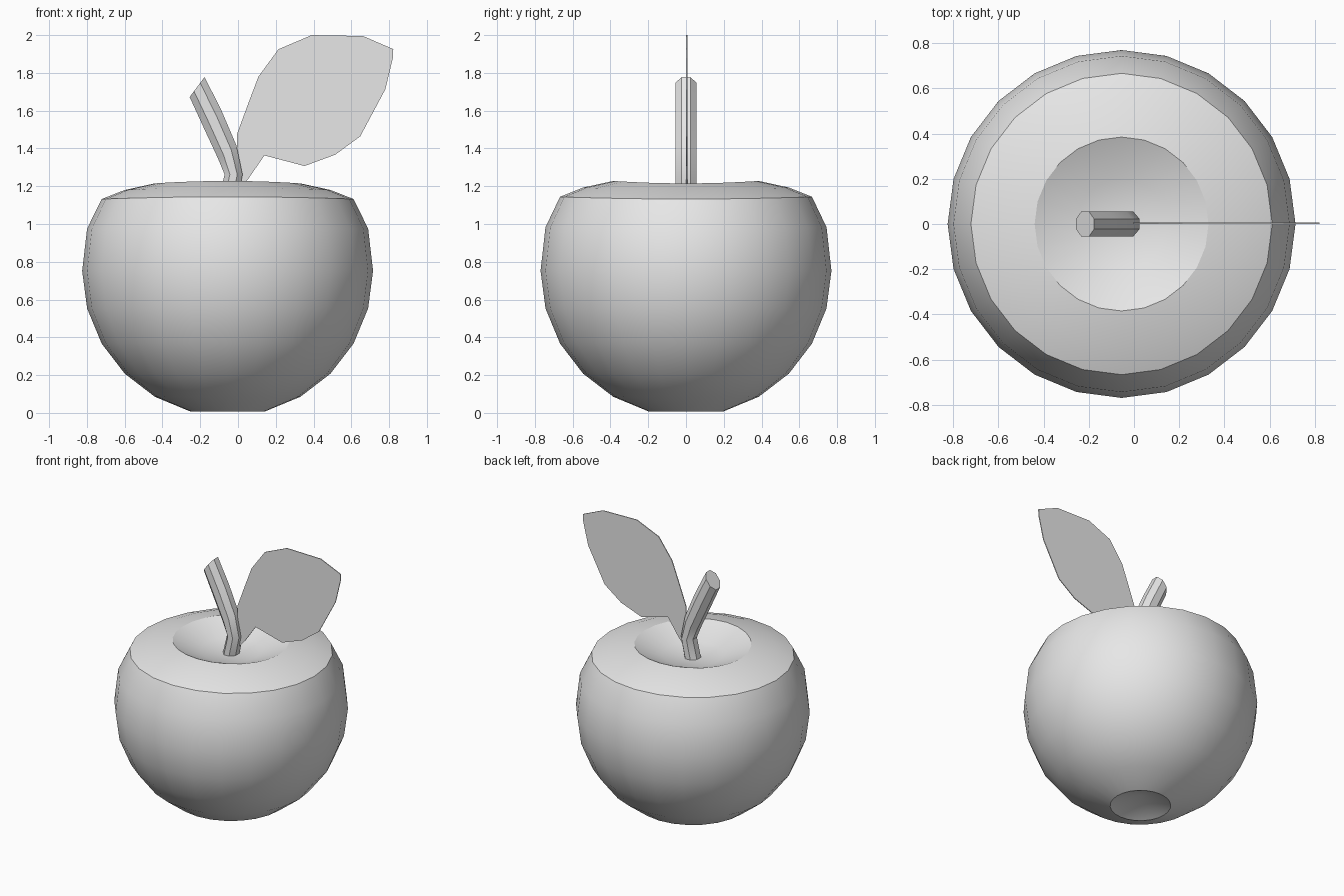
import bpy, bmesh, math
from mathutils import Vector

cube = bpy.data.objects.get("Cube")
if cube:
    bpy.data.objects.remove(cube, do_unlink=True)

grey = bpy.data.materials.new("plain grey")
grey.use_nodes = True
grey.diffuse_color = (0.8, 0.8, 0.8, 1)
grey.node_tree.nodes["Principled BSDF"].inputs["Base Color"].default_value = (0.8, 0.8, 0.8, 1)


def make_object(name, bm, smooth_angle=None):
    bmesh.ops.recalc_face_normals(bm, faces=bm.faces)
    mesh = bpy.data.meshes.new(name)
    bm.to_mesh(mesh)
    bm.free()
    mesh.materials.append(grey)
    ob = bpy.data.objects.new(name, mesh)
    bpy.context.collection.objects.link(ob)
    if smooth_angle:
        bpy.ops.object.select_all(action='DESELECT')
        ob.select_set(True)
        bpy.context.view_layer.objects.active = ob
        bpy.ops.object.shade_smooth_by_angle(angle=math.radians(smooth_angle))
    return ob


def bridge(bm, a, b):
    n = len(a)
    for i in range(n):
        bm.faces.new((a[i], a[(i + 1) % n], b[(i + 1) % n], b[i]))


# Fruit body: 24-sided, lower half spherical, shoulder and bowl on top
RADIUS, CENTRE_X, MID_Z, SIDES = 0.77, -0.055, 0.752, 24
profile = []
for k in range(1, 7):
    a = math.radians(15 * k)
    profile.append((RADIUS * math.sin(a), max(0.0, MID_Z - RADIUS * math.cos(a)), 0))
# radius, height, extra height towards front and back
profile += [(0.744, 0.975, 0.008), (0.667, 1.132, 0.012), (0.545, 1.18, 0.013),
            (0.385, 1.215, 0.013), (0.2, 1.143, 0)]

bm = bmesh.new()
rings = []
for r, z, lift in profile:
    ring = []
    for i in range(SIDES):
        t = 2 * math.pi * i / SIDES
        ring.append(bm.verts.new((CENTRE_X + r * math.cos(t), r * math.sin(t),
                                  z + lift * math.sin(t) ** 2)))
    rings.append(ring)
for a, b in zip(rings, rings[1:]):
    bridge(bm, a, b)
# Dimple under the fruit and floor of the bowl
for ring, z in ((rings[0], 0.085), (rings[-1], 1.12)):
    pole = bm.verts.new((CENTRE_X, 0, z))
    for i in range(SIDES):
        bm.faces.new((ring[i], ring[(i + 1) % SIDES], pole))
make_object("fruit_body", bm, 30)

# Stem: bent octagonal rod, each section given by its left and right edge (x, z)
sections = [((-0.105, 1.12), (-0.005, 1.12)), ((-0.071, 1.262), (0.024, 1.262)),
            ((-0.105, 1.345), (-0.008, 1.415)), ((-0.177, 1.50), (-0.087, 1.60)),
            ((-0.256, 1.672), (-0.177, 1.778))]
bm = bmesh.new()
rings = []
for (x0, z0), (x1, z1) in sections:
    mid = Vector(((x0 + x1) / 2, 0, (z0 + z1) / 2))
    across = Vector(((x1 - x0) / 2, 0, (z1 - z0) / 2))
    ring = []
    for i in range(8):
        t = math.radians(22.5 + 45 * i)
        k = 1 / math.cos(math.radians(22.5))
        ring.append(bm.verts.new(mid + across * math.cos(t) * k
                                 + Vector((0, 0.056, 0)) * math.sin(t) * k))
    rings.append(ring)
for a, b in zip(rings, rings[1:]):
    bridge(bm, a, b)
bm.faces.new(rings[0])
bm.faces.new(rings[-1])
make_object("stem", bm, 30)

# Leaf: thin flat blade
outline = [(0.012, 1.19), (0.055, 1.24), (0.14, 1.363), (0.352, 1.307), (0.515, 1.367),
           (0.647, 1.464), (0.78, 1.713), (0.82, 1.88), (0.822, 1.926), (0.662, 1.995),
           (0.39, 2.0), (0.214, 1.925), (0.108, 1.78), (0.055, 1.64), (-0.004, 1.48),
           (-0.006, 1.33)]
bm = bmesh.new()
front = [bm.verts.new((x, 0.001, z)) for x, z in outline]
back = [bm.verts.new((x, 0.007, z)) for x, z in outline]
bm.faces.new(front)
bm.faces.new(back)
bridge(bm, front, back)
make_object("leaf", bm)
